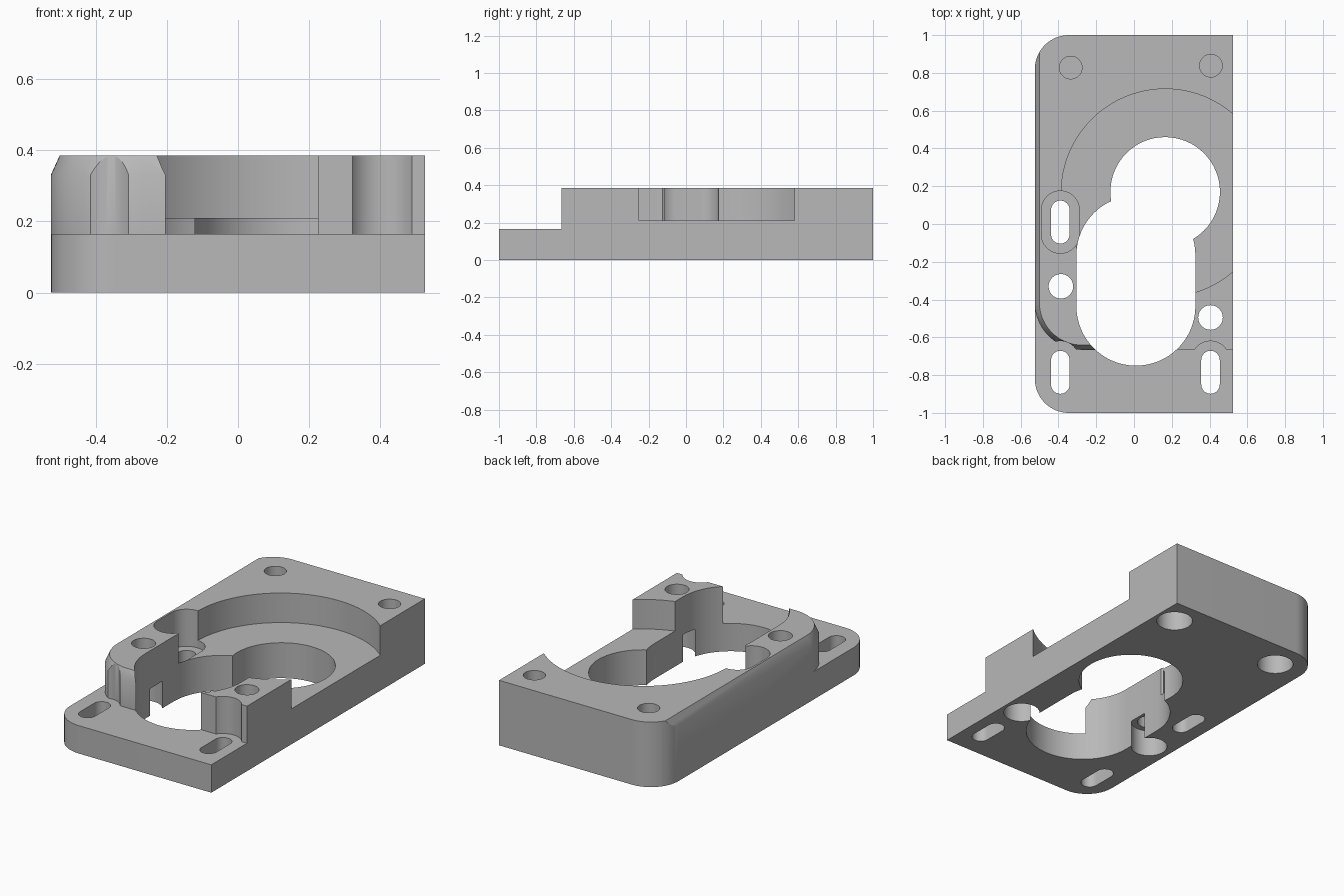
import bpy, bmesh
from math import sin, cos, pi

cube = bpy.data.objects.get("Cube")
if cube:
    bpy.data.objects.remove(cube, do_unlink=True)

TOP, STEP, POCKET = 0.385, 0.165, 0.21   # block top, front step, round pocket floor


def arc(cx, cy, r, a0, a1, n=16):
    return [(cx + r * cos(pi * (a0 + (a1 - a0) * i / n) / 180),
             cy + r * sin(pi * (a0 + (a1 - a0) * i / n) / 180)) for i in range(n + 1)]


def circle(cx, cy, r, n=64):
    return arc(cx, cy, r, 0, 360, n)[:-1]


def slot(cx, y0, y1, r, n=32):
    # y0 and y1 are the centres of the rounded ends
    return arc(cx, y1, r, 0, 180, n) + arc(cx, y0, r, 180, 360, n)


def loft(name, rings):
    # rings: (outline, z) pairs with equal point counts
    bm = bmesh.new()
    rows = [[bm.verts.new((x, y, z)) for x, y in pts] for pts, z in rings]
    n = len(rows[0])
    for low, high in zip(rows, rows[1:]):
        for i in range(n):
            j = (i + 1) % n
            bm.faces.new((low[i], low[j], high[j], high[i]))
    bm.faces.new(rows[0][::-1])
    bm.faces.new(rows[-1])
    bmesh.ops.recalc_face_normals(bm, faces=bm.faces[:])
    mesh = bpy.data.meshes.new(name)
    bm.to_mesh(mesh)
    bm.free()
    ob = bpy.data.objects.new(name, mesh)
    bpy.context.collection.objects.link(ob)
    return ob


def prism(name, outline, z0, z1):
    return loft(name, [(outline, z0), (outline, z1)])


def cut(target, cutter):
    mod = target.modifiers.new("cut", 'BOOLEAN')
    mod.operation, mod.solver, mod.object = 'DIFFERENCE', 'EXACT', cutter
    bpy.context.view_layer.objects.active = target
    bpy.ops.object.modifier_apply(modifier=mod.name)
    bpy.data.objects.remove(cutter, do_unlink=True)


# Body: square on the cut side, rounded corners on the other
outline = ([(0.525, -1), (0.525, 1)] + arc(-0.345, 0.82, 0.18, 90, 180)
           + arc(-0.345, -0.82, 0.18, 180, 270))
body = prism("mounting_block", outline, 0, TOP)


# Raised part: rounded front corner, chamfered along the side and corner
def raised(inset):
    return ([(1, -0.665), (1, 1.5), (-0.526 + inset, 1.5)]
            + arc(-0.275, -0.415, 0.251 - inset, 180, 270, 24)
            + [(-0.12, -0.666 + inset), (0.1, -0.665)])


keep = loft("raised_shape", [(raised(0), 0.1), (raised(0), 0.33),
                             (raised(0.025), TOP), (raised(0.025), 0.6)])
waste = prism("front_step", [(-0.8, -1.2), (0.8, -1.2), (0.8, 1.2), (-0.8, 1.2)], STEP, 0.5)
cut(waste, keep)
cut(body, waste)

# Round pocket and the two overlapping through openings
cut(body, prism("round_pocket", circle(0.165, 0.165, 0.55, 96), POCKET, 0.6))
cut(body, prism("round_opening", circle(0.165, 0.17, 0.29), -0.1, 0.6))
cut(body, prism("long_opening", slot(0.01, -0.435, -0.165, 0.315), -0.1, 0.6))

# Adjustment slots with a wider recess above
for x, y in ((-0.39, 0.01), (-0.39, -0.785), (0.405, -0.785)):
    cut(body, prism("slot_recess", slot(x, y - 0.065, y + 0.065, 0.1), STEP, 0.6))
    cut(body, prism("slot_hole", slot(x, y - 0.065, y + 0.065, 0.049, 16), -0.1, 0.6))

# Screw holes with a wide bore below; the rear pair is closed by a thin layer
for x, y, r, floor in ((-0.387, -0.33, 0.065, 0.1), (0.405, -0.495, 0.065, 0.1),
                       (-0.335, 0.828, 0.06, 0.18), (0.407, 0.838, 0.06, 0.18)):
    cut(body, prism("lower_bore", circle(x, y, 0.1, 48), -0.1, 0.16))
    cut(body, prism("screw_hole", circle(x, y, r, 40), floor, 0.6))

# Colour and shading
grey = bpy.data.materials.new("plain_grey")
grey.use_nodes = True
colour = (0.48, 0.48, 0.48, 1)
grey.diffuse_color = colour
grey.node_tree.nodes["Principled BSDF"].inputs["Base Color"].default_value = colour
body.data.materials.clear()
body.data.materials.append(grey)
for face in body.data.polygons:
    face.material_index = 0

bpy.ops.object.select_all(action='DESELECT')
body.select_set(True)
bpy.context.view_layer.objects.active = body
bpy.ops.object.shade_smooth_by_angle(angle=pi / 7)
